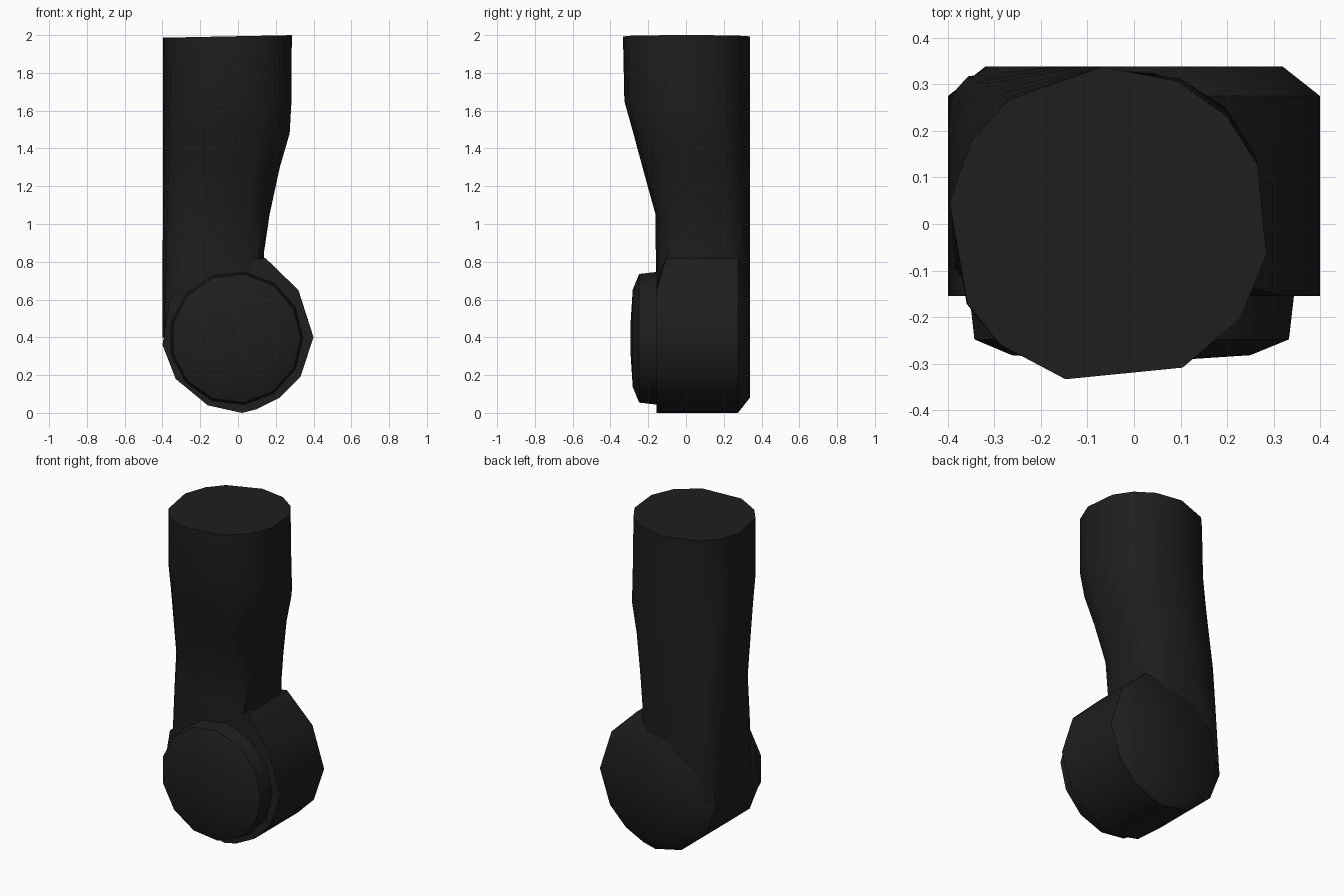
import bpy, bmesh, math

if "Cube" in bpy.data.objects:
    bpy.data.objects.remove(bpy.data.objects["Cube"])

mat = bpy.data.materials.new("black")
mat.diffuse_color = (0.013, 0.013, 0.013, 1)
mat.use_nodes = True
mat.node_tree.nodes["Principled BSDF"].inputs["Base Color"].default_value = mat.diffuse_color


def loft(name, rings, angle=35):
    """Skin equal-length rings of points and cap both ends."""
    bm = bmesh.new()
    vs = [[bm.verts.new(p) for p in r] for r in rings]
    n = len(vs[0])
    for a, b in zip(vs, vs[1:]):
        for i in range(n):
            j = (i + 1) % n
            bm.faces.new((a[i], a[j], b[j], b[i]))
    bm.faces.new(vs[0])
    bm.faces.new(vs[-1])
    bmesh.ops.recalc_face_normals(bm, faces=bm.faces)
    me = bpy.data.meshes.new(name)
    bm.to_mesh(me)
    bm.free()
    ob = bpy.data.objects.new(name, me)
    bpy.context.collection.objects.link(ob)
    me.materials.append(mat)
    bpy.ops.object.select_all(action='DESELECT')
    ob.select_set(True)
    bpy.context.view_layer.objects.active = ob
    bpy.ops.object.shade_smooth_by_angle(angle=math.radians(angle))
    return ob


# Uneven corner angles of the limb section
CORNERS = (-10, 22, 43, 65, 92, 128, 148, 172, 209, 228, 255, 297, 325)


def limb_ring(z, x1, y0, power, tilt=0.0):
    """Rounded section; left side (-0.4) and back (0.337) stay constant."""
    x0, y1 = -0.4, 0.338
    cx, cy, rx, ry = (x0 + x1) / 2, (y0 + y1) / 2, (x1 - x0) / 2, (y1 - y0) / 2
    pts = []
    for deg in CORNERS:
        a = math.radians(deg)
        c, s = math.cos(a), math.sin(a)
        x = cx + rx * math.copysign(abs(c) ** (2 / power), c)
        y = cy + ry * math.copysign(abs(s) ** (2 / power), s)
        pts.append((x, y, z + tilt * (x - x1)))
    return pts


# Tapering limb, squarer toward the joint
loft("limb", [limb_ring(*r) for r in (
    (2.00, 0.290, -0.345, 2.05, 0.02),
    (1.65, 0.288, -0.337, 2.15),
    (1.48, 0.278, -0.288, 2.3),
    (1.30, 0.225, -0.238, 2.5),
    (1.05, 0.17, -0.167, 3.0),
    (0.85, 0.14, -0.165, 3.5),
    (0.40, 0.14, -0.156, 5.5))])

# Faceted joint housing, rounded off toward the back
outline = [(0.145, 0.82), (0.32, 0.65), (0.4, 0.4), (0.33, 0.19), (0.22, 0.08),
           (0.1, 0.02), (0.02, 0.0), (-0.16, 0.04), (-0.33, 0.18),
           (-0.4, 0.36), (-0.36, 0.6), (-0.15, 0.78)]


def slab(y, s):
    return [(x * s, y, 0.4 + (z - 0.4) * s) for x, z in outline]


front = slab(-0.155, 1)
front[0] = (0.145, -0.105, 0.82)  # upper corner leans back
loft("joint_housing", [front, slab(0.275, 1), slab(0.338, 0.8)], 50)


# Shallow domed cap on the front of the joint
def disc(y, r, n=13):
    return [(-0.01 + r * math.cos(2 * math.pi * i / n), y,
             0.395 + r * math.sin(2 * math.pi * i / n)) for i in range(n)]


loft("joint_cap", [disc(-0.10, 0.36), disc(-0.17, 0.352), disc(-0.248, 0.343),
                   disc(-0.282, 0.26), disc(-0.295, 0.06)], 40)
